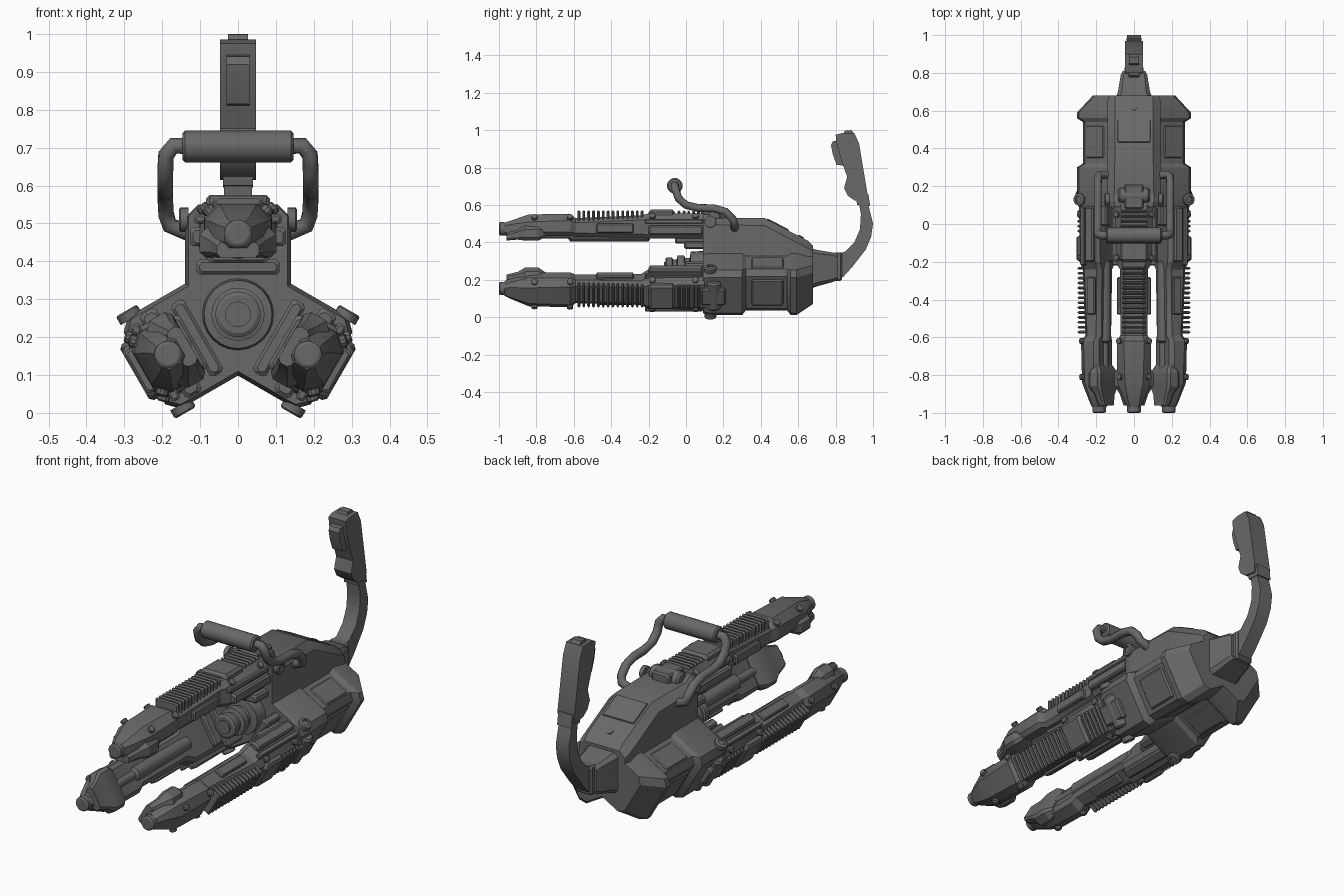
import bpy, bmesh, math
from mathutils import Matrix, Vector

if "Cube" in bpy.data.objects:
    bpy.data.objects.remove(bpy.data.objects["Cube"])

metal = bpy.data.materials.new("dark_gunmetal")
metal.use_nodes = True
metal.diffuse_color = (0.14, 0.14, 0.14, 1)
metal.node_tree.nodes["Principled BSDF"].inputs["Base Color"].default_value = (0.14, 0.14, 0.14, 1)

AXIS = 0.26          # height of the central axis
parts = []


def finish(name, bm, turn=None):
    """Turn a bmesh into an object, optionally rotated around the central axis."""
    bmesh.ops.recalc_face_normals(bm, faces=bm.faces)
    if turn is not None:
        bm.transform(turn)
    mesh = bpy.data.meshes.new(name)
    bm.to_mesh(mesh)
    bm.free()
    mesh.materials.append(metal)
    ob = bpy.data.objects.new(name, mesh)
    bpy.context.collection.objects.link(ob)
    parts.append(ob)
    return ob


def bridge(bm, rings):
    """Skin closed rings of points and cap the ends."""
    rings = [[bm.verts.new(p) for p in ring] for ring in rings]
    n = len(rings[0])
    for a, b in zip(rings, rings[1:]):
        for i in range(n):
            j = (i + 1) % n
            bm.faces.new((a[i], a[j], b[j], b[i]))
    bm.faces.new(rings[0])
    bm.faces.new(rings[-1])


def loft(name, stations, turn=None):
    """Stations: y, half width, bottom, top, top chamfer, bottom chamfer."""
    bm = bmesh.new()
    rings = []
    for y, w, lo, hi, ct, cb in stations:
        right = [(w - cb, lo), (w, lo + cb), (w, hi - ct), (w - ct, hi)]
        outline = right + [(-x, z) for x, z in reversed(right)]
        rings.append([(x, y, z) for x, z in outline])
    bridge(bm, rings)
    return finish(name, bm, turn)


def block(name, x, y, z, turn=None, c=0.008):
    """Chamfered block centred at x; x=(centre, half), y and z are ranges."""
    shift = Matrix.Translation((x[0], 0, 0))
    ob_turn = shift if turn is None else turn @ shift
    return loft(name, [(y[0], x[1] - c, z[0] + c, z[1] - c, c, c),
                       (y[0] + c, x[1], z[0], z[1], c, c),
                       (y[1] - c, x[1], z[0], z[1], c, c),
                       (y[1], x[1] - c, z[0] + c, z[1] - c, c, c)], ob_turn)


def prism(name, profile, half):
    """Side profile (y, z) extruded across x."""
    bm = bmesh.new()
    bridge(bm, [[(x, y, z) for y, z in profile] for x in (-half, half)])
    return finish(name, bm)


def lathe(name, profile, centre, axis, turn=None, sides=20):
    """Revolve (distance, radius) pairs round an axis through centre."""
    bm = bmesh.new()
    rot = Vector((0, 0, 1)).rotation_difference(Vector(axis)).to_matrix()
    angles = [2 * math.pi * i / sides for i in range(sides)]
    bridge(bm, [[Vector(centre) + rot @ Vector((r * math.cos(a), r * math.sin(a), d))
                 for a in angles] for d, r in profile])
    return finish(name, bm, turn)


pivot = Matrix.Translation((0, 0, AXIS))
for side, angle in (("upper", 0), ("left", 120), ("right", -120)):
    turn = pivot @ Matrix.Rotation(math.radians(angle), 4, "Y") @ pivot.inverted()

    # Housing lobe: the upper one slopes, the lower ones have recessed panels
    if side == "upper":
        shape = [(0.09, .13, AXIS, .55, .03, 0), (0.12, .14, AXIS, .55, .035, 0),
                 (0.15, .14, AXIS, .53, .035, 0), (0.42, .14, AXIS, .53, .04, 0),
                 (0.65, .14, AXIS, .41, .04, 0), (0.68, .13, AXIS, .38, .03, 0)]
    else:
        shape = [(0.09, .13, AXIS, .54, .03, 0), (0.12, .14, AXIS, .545, .03, 0),
                 (0.30, .14, AXIS, .545, .03, 0), (0.32, .128, AXIS, .515, .03, 0),
                 (0.54, .128, AXIS, .515, .03, 0), (0.56, .14, AXIS, .545, .03, 0),
                 (0.59, .14, AXIS, .545, .03, 0), (0.68, .12, AXIS, .46, .03, 0)]
        block(side + "_outer_panel", (0, .08), (.35, .52), (.50, .525), turn)
        for s in (-1, 1):
            block(side + "_side_panel", (s * .12, .014), (.35, .52), (.37, .48), turn, .005)
    loft(side + "_housing", shape, turn)

    # Hinge at the root of the arm
    lathe(side + "_hinge", [(-.085, .03), (-.075, .04), (.075, .04), (.085, .03)],
          (0, .15, .535), (1, 0, 0), turn)
    block(side + "_hinge_leaf", (0, .05), (.08, .21), (.5, .572), turn)
    for s in (-1, 1):
        lathe(side + "_hinge_screw", [(0, .032), (.022, .032), (.026, .026), (.026, .018), (.018, .018)],
              (s * .13, .13, .51), (s, 0, 0), turn)

    # Long arm shell with a tapered nose
    loft(side + "_arm_shell",
         [(-.97, .035, .44, .505, .015, .015), (-.94, .05, .425, .515, .02, .02),
          (-.84, .088, .435, .55, .04, .02), (-.62, .09, .435, .552, .035, .02),
          (-.59, .072, .43, .53, .025, .02), (-.24, .074, .425, .545, .025, .02),
          (-.2, .10, .42, .555, .035, .02), (.10, .105, .42, .555, .035, .02)], turn)
    loft(side + "_nose_guard",
         [(-.96, .055, .41, .45, .01, .01), (-.90, .075, .415, .47, .015, .01),
          (-.86, .102, .41, .49, .02, .015), (-.79, .102, .41, .49, .02, .015),
          (-.75, .08, .43, .48, .015, .01)], turn)
    lathe(side + "_muzzle",
          [(0, .028), (.005, .036), (.03, .036), (.035, .029), (.10, .029)],
          (0, -1, .473), (0, 1, 0), turn)
    lathe(side + "_bore_plug", [(0, .019), (.004, .019)], (0, -1.0, .473), (0, 1, 0), turn)

    # Tube slung below the shell
    lathe(side + "_inner_tube", [(0, .022), (.17, .022), (.18, .036), (.6, .036), (.61, .02)],
          (0, -.8, .442), (0, 1, 0), turn)

    # Cooling ribs along the back of the arm
    for i in range(14):
        y = -.58 + i * .026
        block(side + "_rib", (0, .064), (y, y + .015), (.48, .572), turn, .006)
    for i in range(5):
        y = -.045 + i * .026
        block(side + "_rear_rib", (0, .07), (y, y + .015), (.5, .57), turn, .006)
    block(side + "_rib_cover", (0, .075), (-.2, -.06), (.5, .575), turn, .012)

    # Side rails, root bracket and bolts
    for s in (-1, 1):
        block(side + "_side_rail", (s * .105, .022), (-.2, .09), (.44, .49), turn)
        block(side + "_thin_rail", (s * .1, .015), (-.22, .09), (.50, .525), turn, .005)
        block(side + "_flank_plate", (s * .078, .012), (-.48, -.28), (.45, .50), turn, .006)
        for y, x, z in ((.05, .095, .535), (-.18, .095, .535), (-.62, .082, .53), (-.81, .08, .53)):
            lathe(side + "_bolt", [(0, .017), (.014, .017), (.018, .011)],
                  (s * (x - .008), y, z), (s * .7, 0, .7), turn, 10)
    block(side + "_root_bracket", (0, .11), (-.01, .10), (.365, .405), turn)
    block(side + "_root_web", (0, .08), (-.06, .10), (.395, .43), turn)

# Central emitter
lathe("central_emitter",
      [(0, .05), (.006, .06), (.035, .06), (.04, .05), (.06, .05), (.065, .07),
       (.10, .07), (.105, .058), (.13, .058), (.135, .09), (.21, .095)],
      (0, -.11, AXIS), (0, 1, 0), sides=24)
lathe("emitter_core", [(0, .034), (.02, .034)], (0, -.118, AXIS), (0, 1, 0))

# Panel plate and screw on the sloping roof
slope = math.atan2(-.12, .23)
tilt = Matrix.Translation((0, .49, .4935)) @ Matrix.Rotation(slope, 4, "X")
block("roof_panel", (0, .088), (-.065, .065), (-.01, .006), tilt, .003)
lathe("roof_screw", [(0, .016), (.012, .016), (.014, .01)], (0, .14, -.008), (0, 0, 1), tilt, 12)

# Carrying handle
lathe("handle_grip", [(-.147, .034), (-.14, .042), (.14, .042), (.147, .034)],
      (0, -.06, .703), (1, 0, 0))
for label, s in (("left", 1), ("right", -1)):
    curve = bpy.data.curves.new(label + "_handle_bar", "CURVE")
    curve.dimensions = "3D"
    curve.bevel_depth = .022
    curve.bevel_resolution = 2
    curve.use_fill_caps = True
    path = [(.13, -.06, .703), (.17, -.06, .705), (.19, -.055, .68), (.192, -.04, .635),
            (.192, 0, .60), (.192, .06, .585), (.192, .15, .582), (.192, .21, .565),
            (.19, .25, .525), (.18, .26, .495), (.13, .26, .475)]
    spline = curve.splines.new("POLY")
    spline.points.add(len(path) - 1)
    for point, (x, y, z) in zip(spline.points, path):
        point.co = (s * x, y, z, 1)
    curve.materials.append(metal)
    bar = bpy.data.objects.new(label + "_handle_bar", curve)
    bpy.context.collection.objects.link(bar)

# Rear mount and curved neck
loft("rear_mount", [(.66, .10, .15, .37, .02, .02), (.70, .085, .165, .36, .02, .02),
                    (.79, .07, .19, .345, .015, .015), (.81, .06, .20, .335, .015, .015)])
prism("neck", [(.78, .2), (.84, .215), (.89, .27), (.96, .36), (.99, .43), (1.0, .5),
               (.985, .56), (.965, .64), (.92, .64), (.935, .55), (.93, .47), (.9, .4),
               (.85, .35), (.78, .335)], .037)
block("neck_collar", (0, .05), (.79, .835), (.195, .345))

# Upright control grip
prism("control_grip", [(.805, .93), (.80, .975), (.835, .985), (.90, .985), (.925, .93),
                       (.97, .66), (.965, .615), (.90, .625), (.865, .65), (.845, .69),
                       (.862, .75), (.83, .84)], .048)
prism("grip_trigger", [(.785, .94), (.775, .92), (.785, .87), (.805, .815), (.85, .81), (.83, .95)], .03)
prism("grip_top_button", [(.84, .98), (.85, .998), (.885, 1.0), (.90, .98)], .026)
prism("grip_socket", [(.905, .66), (.975, .66), (.985, .595), (.915, .6)], .04)

# Smooth the round parts and keep hard edges
for ob in bpy.context.selected_objects:
    ob.select_set(False)
for ob in parts:
    ob.select_set(True)
bpy.context.view_layer.objects.active = parts[0]
bpy.ops.object.shade_smooth_by_angle(angle=math.radians(28))
